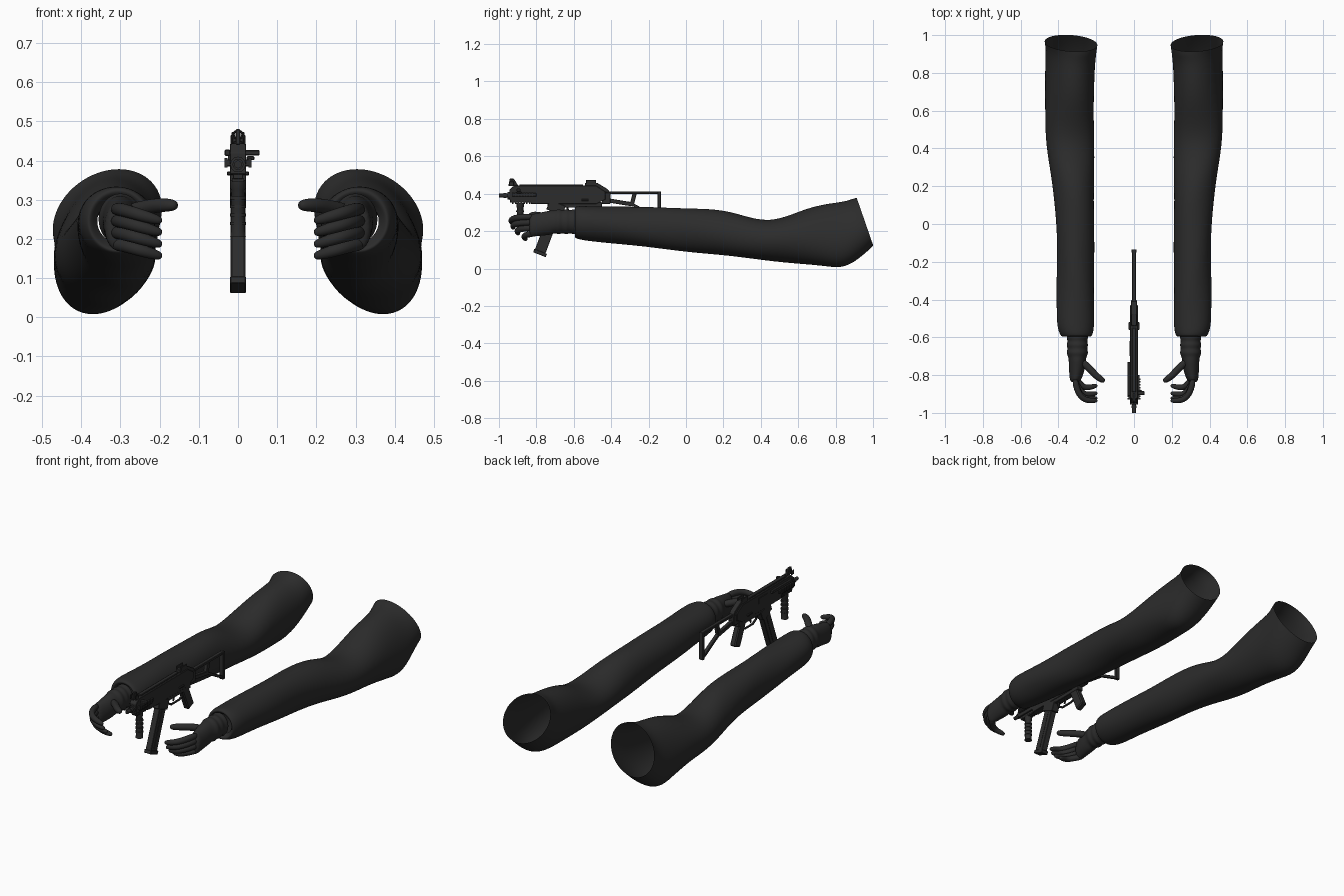
import bpy
import bmesh
from math import sin, cos, tau, exp, radians
from mathutils import Vector

if "Cube" in bpy.data.objects:
    bpy.data.objects.remove(bpy.data.objects["Cube"])

charcoal = bpy.data.materials.new("matte charcoal")
charcoal.use_nodes = True
charcoal.diffuse_color = (.025, .025, .025, 1)
shader = charcoal.node_tree.nodes["Principled BSDF"]
shader.inputs["Base Color"].default_value = charcoal.diffuse_color


def loft(name, rings, closed=True, organic=False, bevel=0):
    """Skin a row of matching rings; organic parts are subdivided and smooth."""
    bm = bmesh.new()
    rows = [[bm.verts.new(point) for point in ring] for ring in rings]
    for near, far in zip(rows, rows[1:]):
        for i in range(len(near)):
            bm.faces.new((near[i - 1], near[i], far[i], far[i - 1]))
    if closed:
        bm.faces.new(rows[0])
        bm.faces.new(rows[-1])
    bmesh.ops.recalc_face_normals(bm, faces=bm.faces)
    mesh = bpy.data.meshes.new(name)
    bm.to_mesh(mesh)
    bm.free()
    mesh.materials.append(charcoal)
    part = bpy.data.objects.new(name, mesh)
    bpy.context.collection.objects.link(part)
    if organic:
        mesh.shade_smooth()
        modifier = part.modifiers.new("subdivision", 'SUBSURF')
        modifier.levels = modifier.render_levels = 2
    elif bevel:
        modifier = part.modifiers.new("bevel", 'BEVEL')
        modifier.width, modifier.segments = bevel, 1
    else:
        mesh.shade_smooth()
        mesh.set_sharp_from_angle(angle=radians(40))
    return part


def tube(name, path, radii, up, sides=12, organic=False):
    """Round rod along a path, with one radius per point."""
    path = [Vector(point) for point in path]
    rings = []
    for i, (point, radius) in enumerate(zip(path, radii)):
        ahead = path[min(i + 1, len(path) - 1)] - path[max(i - 1, 0)]
        across = ahead.cross(Vector(up)).normalized()
        over = across.cross(ahead).normalized()
        angles = [tau * k / sides for k in range(sides)]
        rings.append([point + radius * (across * cos(a) + over * sin(a)) for a in angles])
    return loft(name, rings, organic=organic)


def oval(side, y, inner, outer, bottom, top, tilt=0, skew=0, fold=0):
    """Arm cross-section; tilt leans it along the arm, skew shifts its top sideways."""
    ring = []
    for k in range(20):
        a = tau * k / 20
        swell = 1 + fold * sin(3 * a + 13 * y)
        c, s = cos(a) * swell, sin(a) * swell
        x = (inner + outer + (outer - inner) * c) / 2 + skew * s
        z = (bottom + top + (top - bottom) * s) / 2
        ring.append((side * x, y + tilt * s, z))
    return ring


def slab(name, outline, width, x=0, bevel=.002):
    """Side outline of (y, z) points given a width."""
    faces = (x - width / 2, x + width / 2)
    return loft(name, [[(f, y, z) for y, z in outline] for f in faces], bevel=bevel)


def bar(name, start, end, thick, width, x=0, bevel=.002):
    """Straight bar between two (y, z) points."""
    start, end = Vector(start), Vector(end)
    offset = (end - start).orthogonal().normalized() * thick / 2
    outline = [start + offset, end + offset, end - offset, start - offset]
    return slab(name, outline, width, x, bevel)


def rod(name, front, back, z, radius, x=0):
    return tube(name, [(x, front, z), (x, back, z)], [radius, radius], (0, 0, 1))


def sleeve(word, side):
    # cuff turned inward, long creased body, then the flared open shoulder
    rings = [oval(side, -.57, .25, .36, .19, .3),
             oval(side, -.6, .23, .38, .17, .32),
             oval(side, -.59, .22, .39, .16, .335)]
    for i in range(15):
        y = -.55 + i / 10
        rise = min(max(y + .1, 0) / .5, 1)
        shoulder = max(y - .5, 0)
        elbow = .06 * exp(-((y - .43) / .17) ** 2)
        rings.append(oval(side, y, .21, .41 + .06 * rise * rise,
                          .09 - .11 * y, .325 - .02 * y - elbow + .15 * shoulder,
                          skew=-.09 * shoulder, fold=.02))
    rings.append(oval(side, .92, .2, .465, .07, .375, tilt=-.03, skew=-.03))
    rings.append(oval(side, .957, .195, .472, .12, .38, tilt=-.045, skew=-.03))
    loft(word + "_sleeve", rings, closed=False, organic=True)


def glove(word, side):
    # padded wrist bands
    rings = []
    for i in range(7):
        pad = .01 * (i % 2)
        rings.append(oval(side, -.58 - .02 * i, .25 - pad, .35 + pad, .19 - pad, .31 + pad))
    # palm narrowing to the knuckles
    for i in range(5):
        y = -.72 - .03 * i
        pinch = .002 * i * i
        rings.append(oval(side, y, .255 + pinch, .346 - pinch / 4,
                          .18 - .003 * i, .312 - .006 * i))
    loft(word + "_glove", rings, organic=True)


def digit(name, side, path, radius):
    points = [Vector((side * x, y, z)) for x, y, z in path]
    points.append(points[-1] * 1.5 - points[-2] * .5)
    radii = [radius * scale for scale in (1, 1, .95, .85, .5)]
    tube(name, points, radii, (0, 0, 1), sides=8, organic=True)


for word, side in (("left", 1), ("right", -1)):
    sleeve(word, side)
    glove(word, side)
    # fingers curl inward and get shorter from index to little
    for i, finger in enumerate(("index", "middle", "ring", "little")):
        tip = -.935 + .007 * i * i
        z = .276 - .03 * i
        curl = [(.315, -.81, z), (.3, tip + .04, z),
                (.26, tip, z - .012), (.215, tip + .004 * i, z - .025)]
        digit(word + "_" + finger + "_finger", side, curl, .0185)
    digit(word + "_thumb", side, [(.285, -.72, .27), (.235, -.765, .28),
                                  (.2, -.805, .287), (.17, -.825, .286)], .021)

# Receiver and barrel
slab("receiver", [(-.83, .345), (-.48, .345), (-.43, .37), (-.43, .41), (-.48, .443),
                  (-.92, .443), (-.945, .42), (-.945, .365), (-.83, .365)], .042)
bar("lower_receiver", (-.74, .34), (-.45, .34), .03, .036)
rod("barrel", -1, -.93, .39, .01)
rod("muzzle_ring", -.975, -.96, .39, .014)
rod("barrel_collar", -.955, -.94, .39, .02)
bar("ejection_port", (-.7, .41), (-.62, .41), .03, .006, x=-.022, bevel=0)

# Accessory rails with raised teeth
bar("top_rail", (-.89, .445), (-.55, .445), .01, .022)
bar("bottom_rail", (-.94, .36), (-.82, .36), .015, .026)
for side in (-1, 1):
    bar("side_rail", (-.93, .394), (-.8, .394), .018, .012, x=side * .024)
for i in range(8):
    y = -.93 + .015 * i
    bar("bottom_rail_tooth", (y, .35), (y + .008, .35), .01, .03, bevel=0)
    for side in (-1, 1):
        bar("side_rail_tooth", (y, .394), (y + .008, .394), .024, .008, side * .031, bevel=0)

# Charging handle and selector
bar("handle_slot", (-.91, .42), (-.73, .42), .016, .014, x=-.027)
bar("charging_handle", (-.905, .42), (-.885, .42), .014, .055, x=.028)
bar("charging_knob", (-.905, .406), (-.88, .406), .01, .02, x=.032)
bar("selector_lever", (-.56, .367), (-.52, .367), .01, .056)

# Sights
slab("front_sight_base", [(-.95, .44), (-.895, .44), (-.92, .48), (-.942, .48)], .012)
circle = [(tau * k / 16) for k in range(17)]
tube("front_sight_ring", [(.011 * sin(a), -.93, .466 + .011 * cos(a)) for a in circle],
     [.0025] * 17, (0, 1, 0), sides=6)
slab("rear_sight_base", [(-.54, .44), (-.4, .4), (-.42, .425), (-.475, .458), (-.54, .458)], .03)
for side in (-1, 1):
    bar("rear_sight_ear", (-.535, .463), (-.48, .463), .02, .007, x=side * .013)
    bar("front_sight_ear", (-.945, .453), (-.92, .453), .025, .005, x=side * .017)

# Magazine leaning forward at the bottom
bar("magazine_well", (-.685, .35), (-.705, .3), .09, .042)
bar("magazine", (-.69, .33), (-.78, .09), .06, .034)
bar("magazine_base", (-.777, .092), (-.784, .074), .072, .041)
for side in (-1, 1):
    bar("magazine_rib", (-.705, .29), (-.775, .1), .014, .004, x=side * .017, bevel=0)

# Fore grip with grooved bands
GRIP_Y = -.887
tube("fore_grip", [(0, GRIP_Y, z) for z in (.35, .33, .325, .22, .205)],
     [.02, .02, .017, .018, .02], (0, 1, 0))
for i in range(4):
    z = .235 + .022 * i
    tube("fore_grip_band", [(0, GRIP_Y, z), (0, GRIP_Y, z + .008)], [.021, .021], (0, 1, 0))

# Pistol grip, trigger and guard
bar("pistol_grip", (-.495, .34), (-.44, .215), .055, .034, bevel=.006)
guard = [(0, -.635, .335), (0, -.63, .3), (0, -.6, .283), (0, -.53, .283), (0, -.495, .295)]
tube("trigger_guard", guard, [.006] * 5, (1, 0, 0), sides=6)
bar("trigger", (-.57, .335), (-.583, .297), .01, .008)

# Skeleton shoulder stock
bar("stock_hinge", (-.45, .376), (-.405, .376), .06, .032)
bar("stock_top_bar", (-.43, .405), (-.14, .405), .014, .021)
bar("stock_front_strut", (-.42, .365), (-.28, .342), .022, .021)
bar("stock_lower_strut", (-.29, .345), (-.145, .265), .015, .021)
bar("stock_web", (-.29, .34), (-.275, .4), .022, .021)
bar("butt_plate", (-.143, .255), (-.143, .413), .018, .025)
